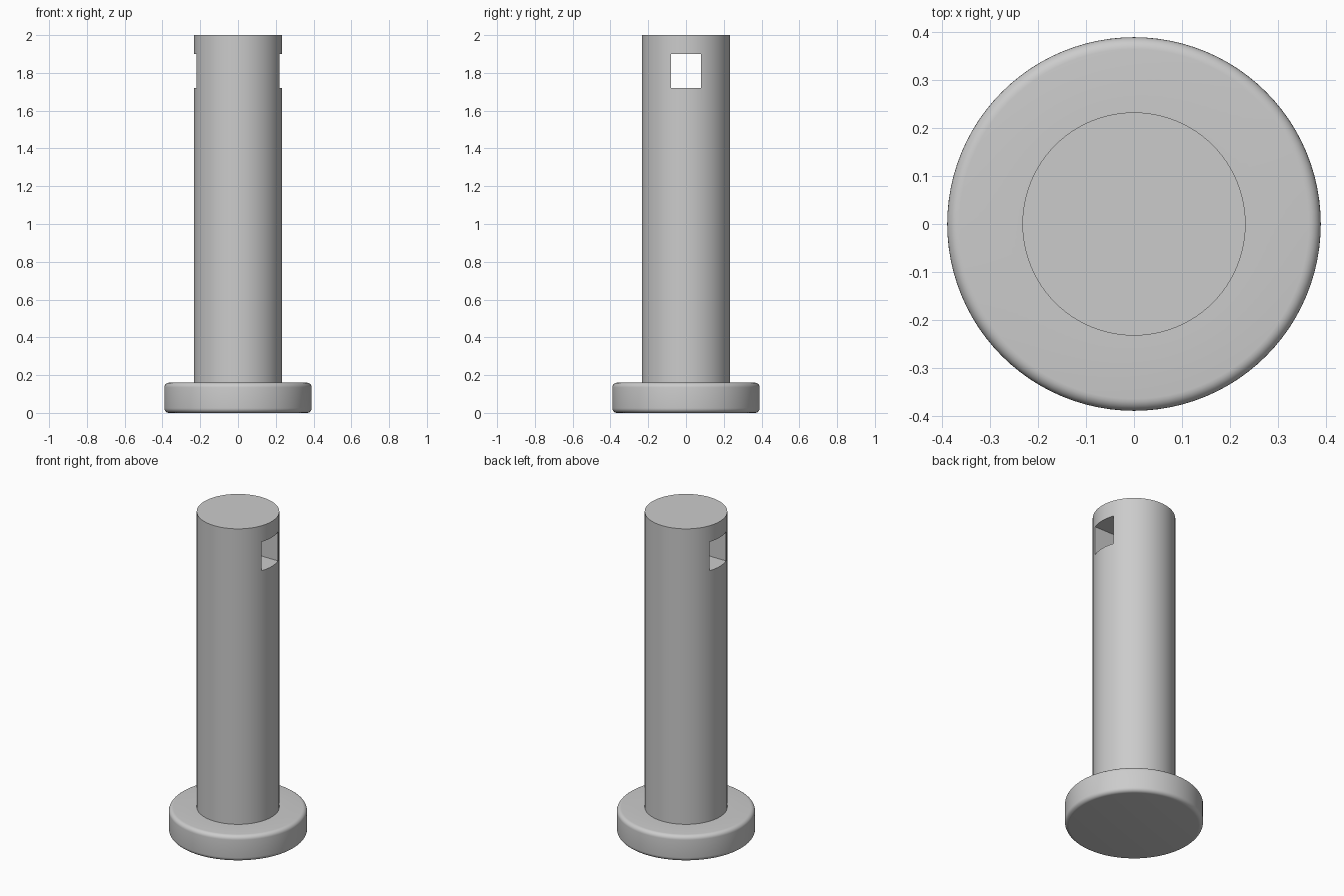
import bpy, bmesh, math

if "Cube" in bpy.data.objects:
    bpy.data.objects.remove(bpy.data.objects["Cube"])

SEGMENTS = 96
HEAD_R, HEAD_H, ROUND = 0.39, 0.16, 0.025
SHAFT_R, TOP = 0.233, 2.0

steel = bpy.data.materials.new("grey steel")
steel.diffuse_color = (0.6, 0.6, 0.6, 1)
steel.use_nodes = True
steel.node_tree.nodes["Principled BSDF"].inputs["Base Color"].default_value = steel.diffuse_color


def lathe(name, profile):
    """Revolve an (r, z) profile that starts and ends off the axis; cap both ends."""
    bm = bmesh.new()
    rings = []
    for r, z in profile:
        rings.append([bm.verts.new((r * math.cos(a), r * math.sin(a), z))
                      for a in (2 * math.pi * i / SEGMENTS for i in range(SEGMENTS))])
    for low, high in zip(rings, rings[1:]):
        for i in range(SEGMENTS):
            j = (i + 1) % SEGMENTS
            bm.faces.new((low[i], low[j], high[j], high[i]))
    bm.faces.new(rings[0][::-1])
    bm.faces.new(rings[-1])
    mesh = bpy.data.meshes.new(name)
    bm.to_mesh(mesh)
    bm.free()
    obj = bpy.data.objects.new(name, mesh)
    bpy.context.collection.objects.link(obj)
    mesh.materials.append(steel)
    return obj


def arc(z, start):
    """Quarter-round edge of the head, from the given angle upward."""
    return [(HEAD_R - ROUND + ROUND * math.cos(t), z + ROUND * math.sin(t))
            for t in (math.radians(start + 15 * k) for k in range(7))]


# Pin: rounded disc head at the bottom and a straight shaft
profile = arc(ROUND, -90) + arc(HEAD_H - ROUND, 0)
profile += [(SHAFT_R, HEAD_H), (SHAFT_R, TOP)]
pin = lathe("clevis_pin", profile)

# Rectangular slot running straight through the shaft along x
bpy.ops.mesh.primitive_cube_add(size=1, location=(0, 0, 1.81))
cutter = bpy.context.object
cutter.name = "slot_cutter"
cutter.scale = (1, 0.16, 0.18)
cutter.hide_render = True
cutter.data.materials.append(steel)

slot = pin.modifiers.new("slot", 'BOOLEAN')
slot.operation = 'DIFFERENCE'
slot.solver = 'EXACT'
slot.object = cutter

bpy.ops.object.select_all(action='DESELECT')
pin.select_set(True)
bpy.context.view_layer.objects.active = pin
bpy.ops.object.modifier_apply(modifier="slot")
bpy.data.objects.remove(cutter)
bpy.ops.object.shade_smooth_by_angle(angle=math.radians(30))
